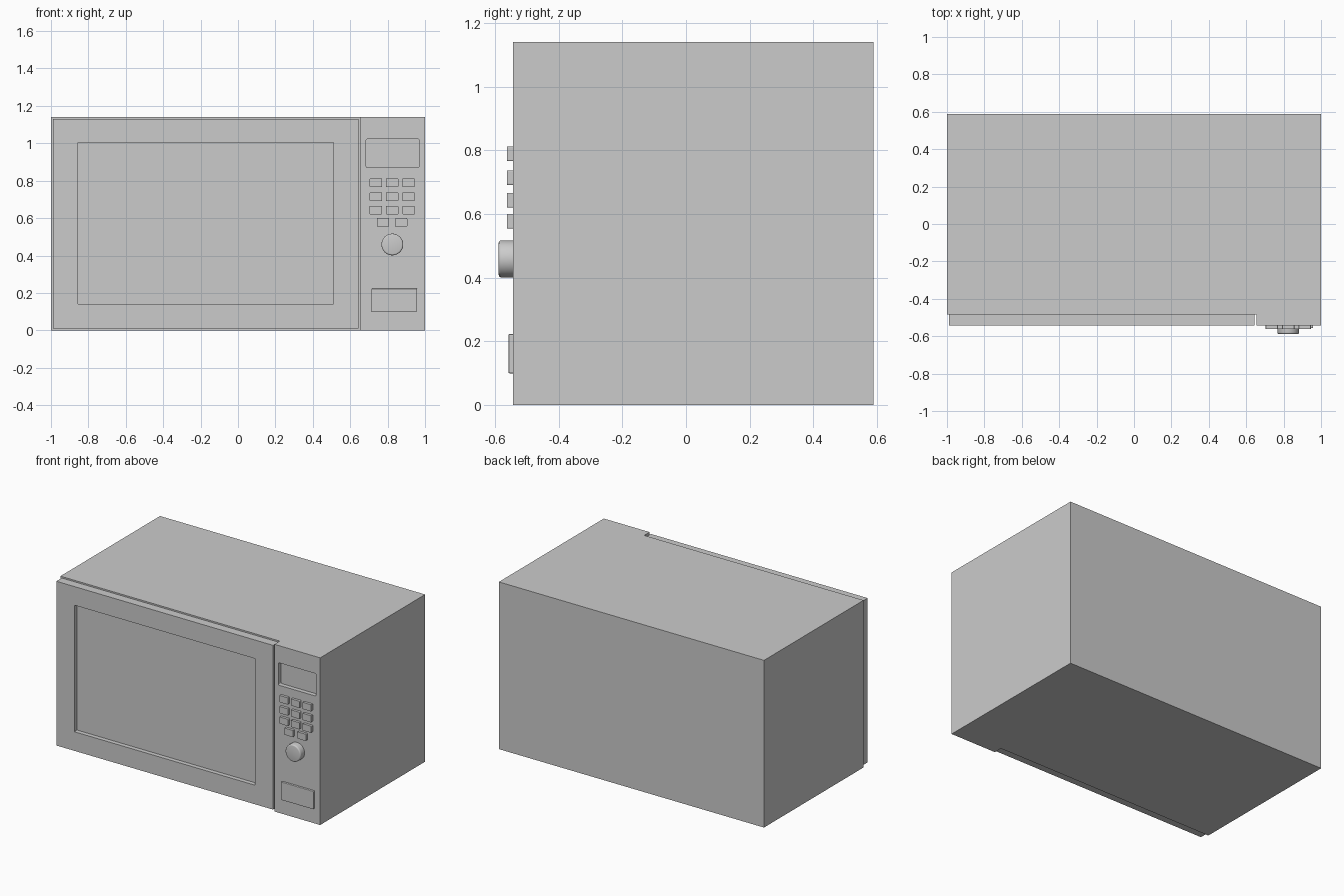
import bpy, bmesh
from math import radians

if "Cube" in bpy.data.objects:
    bpy.data.objects.remove(bpy.data.objects["Cube"])

FRONT = -0.543   # front plane of door and control panel
DOOR_BACK = -0.485
BACK = 0.588
TOP = 1.14


def finish(name, bm):
    bmesh.ops.recalc_face_normals(bm, faces=bm.faces)
    me = bpy.data.meshes.new(name)
    bm.to_mesh(me)
    bm.free()
    ob = bpy.data.objects.new(name, me)
    bpy.context.collection.objects.link(ob)
    return ob


def box(name, x0, x1, y0, y1, z0, z1, round_corners=0, bevel=0):
    bm = bmesh.new()
    bmesh.ops.create_cube(bm, size=1)
    for v in bm.verts:
        v.co = (x1 if v.co.x > 0 else x0, y1 if v.co.y > 0 else y0, z1 if v.co.z > 0 else z0)
    if round_corners:  # round only the edges running front to back
        edges = [e for e in bm.edges if abs(e.verts[0].co.y - e.verts[1].co.y) > 1e-5]
        bmesh.ops.bevel(bm, geom=edges, offset=round_corners, segments=3, profile=0.5, affect='EDGES')
    if bevel:          # soften the front rim
        edges = [e for e in bm.edges if all(v.co.y < y0 + 1e-5 for v in e.verts)]
        bmesh.ops.bevel(bm, geom=edges, offset=bevel, segments=2, profile=0.5, affect='EDGES')
    return finish(name, bm)


def carve(ob, cutter):
    mod = ob.modifiers.new("recess", 'BOOLEAN')
    mod.operation = 'DIFFERENCE'
    mod.solver = 'EXACT'
    mod.object = cutter
    bpy.context.view_layer.objects.active = ob
    bpy.ops.object.modifier_apply(modifier=mod.name)
    bpy.data.objects.remove(cutter)


# Cabinet: L-shaped plan, with the control panel stepping forward on the right
plan = [(-1, BACK), (-1, DOOR_BACK), (0.655, DOOR_BACK), (0.655, FRONT), (1, FRONT), (1, BACK)]
bm = bmesh.new()
base = bm.faces.new([bm.verts.new((x, y, 0)) for x, y in plan])
ext = bmesh.ops.extrude_face_region(bm, geom=[base], use_keep_orig=True)
bmesh.ops.translate(bm, vec=(0, 0, TOP), verts=[g for g in ext["geom"] if isinstance(g, bmesh.types.BMVert)])
cabinet = finish("cabinet", bm)

# Recessed display window
carve(cabinet, box("display_cutter", 0.685, 0.968, -0.7, FRONT + 0.03, 0.87, 1.023, round_corners=0.008))

# Door with recessed viewing window
door = box("door", -0.99, 0.645, FRONT, DOOR_BACK, 0.01, 1.13)
carve(door, box("window_cutter", -0.855, 0.51, -0.7, FRONT + 0.03, 0.14, 1.003))

# Keypad: three rows of three, then a row of two
keys = [(x, z) for z in (0.789, 0.714, 0.643) for x in (0.737, 0.824, 0.912)]
keys += [(0.775, 0.577), (0.872, 0.577)]
for i, (x, z) in enumerate(keys):
    box(f"key_{i + 1}", x - 0.033, x + 0.033, -0.561, FRONT + 0.005, z - 0.023, z + 0.023, round_corners=0.004)

# Door release button
box("door_release_button", 0.714, 0.958, -0.557, FRONT + 0.005, 0.10, 0.223, round_corners=0.004, bevel=0.003)

# Round dial with softened front rim
bpy.ops.mesh.primitive_cylinder_add(vertices=48, radius=0.058, depth=0.05, location=(0.825, -0.563, 0.459),
                                    rotation=(radians(90), 0, 0))
dial = bpy.context.object
dial.name = "dial"
bm = bmesh.new()
bm.from_mesh(dial.data)
rim = [e for e in bm.edges if all(v.co.z > 0 for v in e.verts)]
bmesh.ops.bevel(bm, geom=rim, offset=0.008, segments=3, profile=0.5, affect='EDGES')
bm.to_mesh(dial.data)
bm.free()
bpy.ops.object.shade_smooth_by_angle(angle=radians(35))
